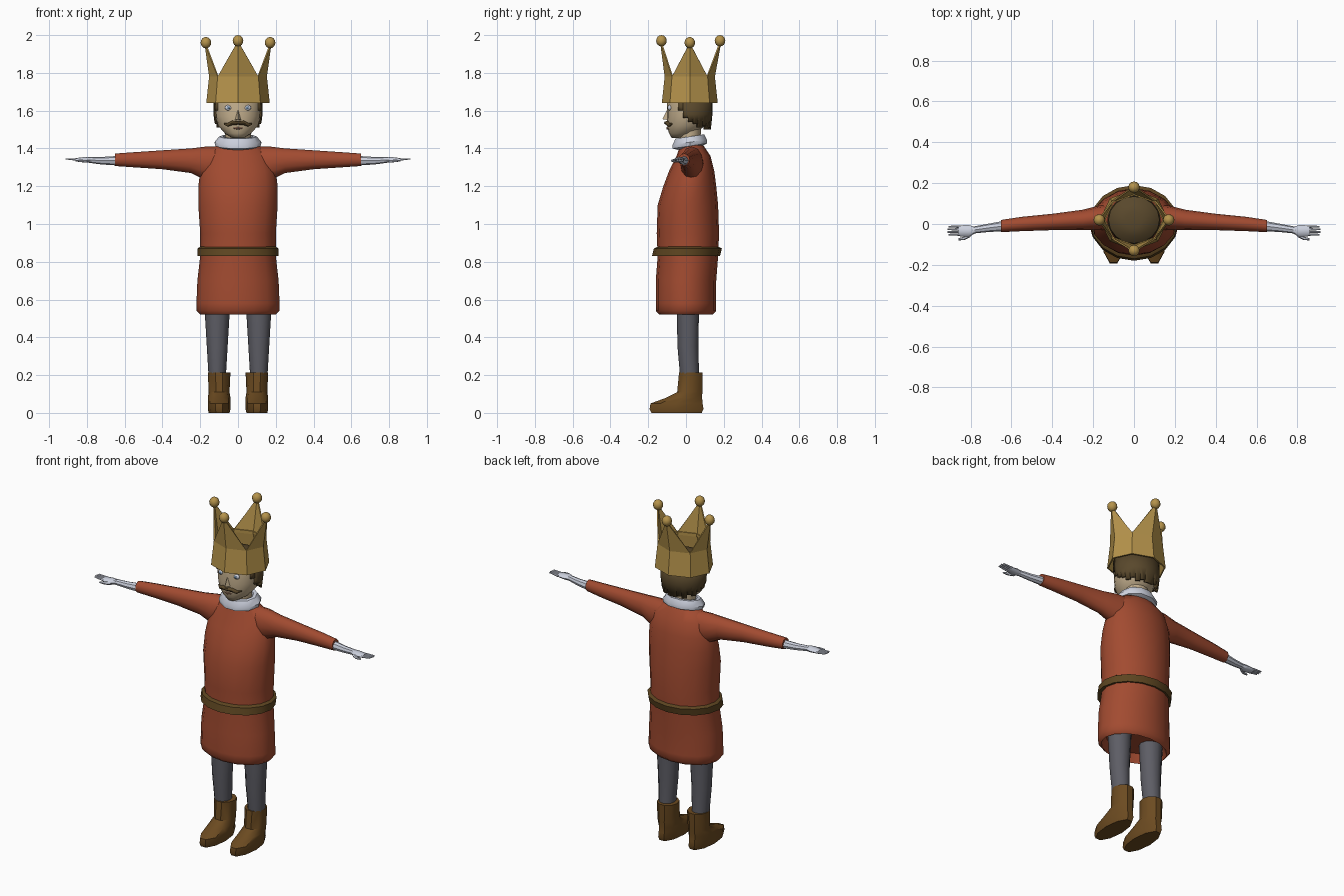
import bpy, bmesh, math
from mathutils import Vector

if "Cube" in bpy.data.objects:
    bpy.data.objects.remove(bpy.data.objects["Cube"])


def material(name, rgb):
    m = bpy.data.materials.new(name)
    m.use_nodes = True
    m.diffuse_color = (*rgb, 1)
    m.node_tree.nodes["Principled BSDF"].inputs["Base Color"].default_value = (*rgb, 1)
    return m


RED = material("tunic red", (0.36, 0.07, 0.03))
GOLD = material("gold", (0.46, 0.29, 0.07))
BOOT = material("boot brown", (0.15, 0.07, 0.015))
BELT = material("belt brown", (0.11, 0.06, 0.015))
HAIR = material("hair brown", (0.10, 0.065, 0.025))
GREY = material("stocking grey", (0.11, 0.11, 0.13))
WHITE = material("white cloth", (0.60, 0.63, 0.72))
SKIN = material("skin", (0.55, 0.43, 0.27))
IRIS = material("iris blue", (0.10, 0.18, 0.28))
LIPS = material("lips", (0.36, 0.20, 0.13))


def finish(name, bm, mat, angle=40):
    bmesh.ops.recalc_face_normals(bm, faces=bm.faces)
    me = bpy.data.meshes.new(name)
    bm.to_mesh(me)
    bm.free()
    me.materials.append(mat)
    ob = bpy.data.objects.new(name, me)
    bpy.context.collection.objects.link(ob)
    bpy.ops.object.select_all(action='DESELECT')
    ob.select_set(True)
    bpy.context.view_layer.objects.active = ob
    if angle:
        bpy.ops.object.shade_smooth_by_angle(angle=math.radians(angle))
    return ob


def loft(name, rings, mat, n=12, axis='z', side=1, x0=0, tilt=0, angle=40):
    """Skin ellipses: axis z takes (z, y, rx, ry), axis x takes (x, y, z, ry, rz)."""
    bm = bmesh.new()
    loops = []
    for r in rings:
        loop = []
        for i in range(n):
            c, s = math.cos(math.tau * i / n), math.sin(math.tau * i / n)
            if axis == 'z':
                y = r[1] + r[3] * s
                p = (side * (x0 + r[2] * c), y, r[0] + tilt * y)
            else:
                p = (side * r[0], r[1] + r[3] * c, r[2] + r[4] * s)
            loop.append(bm.verts.new(p))
        loops.append(loop)
    for a, b in zip(loops, loops[1:]):
        for i in range(n):
            j = (i + 1) % n
            bm.faces.new((a[i], a[j], b[j], b[i]))
    bm.faces.new(loops[0])
    bm.faces.new(loops[-1])
    return finish(name, bm, mat, angle)


def ball(name, loc, scale, mat, u=12, v=8):
    bm = bmesh.new()
    bmesh.ops.create_uvsphere(bm, u_segments=u, v_segments=v, radius=1)
    for p in bm.verts:
        p.co = Vector(a * s + b for a, s, b in zip(p.co, scale, loc))
    return finish(name, bm, mat, 60)


# Tunic body with a turned-in hem, and belt
loft("tunic", [(0.57, 0, 0.17, 0.12), (0.52, 0, 0.20, 0.14), (0.54, 0, 0.22, 0.16),
               (0.58, 0, 0.22, 0.16), (0.70, 0, 0.215, 0.16), (0.83, 0.01, 0.20, 0.16),
               (0.95, 0.01, 0.20, 0.165), (1.10, 0.01, 0.21, 0.16), (1.20, 0.02, 0.21, 0.14),
               (1.28, 0.03, 0.20, 0.12), (1.36, 0.04, 0.17, 0.09), (1.42, 0.03, 0.11, 0.06)],
     RED, 16, angle=50)
loft("belt", [(0.83, 0, 0.20, 0.16), (0.83, 0, 0.215, 0.18), (0.87, 0.01, 0.215, 0.18),
              (0.88, 0.01, 0.20, 0.16)], BELT, 16)

for side, tag in ((1, "left"), (-1, "right")):
    # Sleeve, forearm and hand
    loft(tag + "_sleeve", [(0.06, 0.04, 1.32, 0.06, 0.09), (0.17, 0.03, 1.32, 0.06, 0.09),
                           (0.25, 0.02, 1.335, 0.05, 0.065), (0.40, 0.01, 1.34, 0.04, 0.05),
                           (0.55, 0, 1.34, 0.035, 0.04), (0.65, -0.01, 1.34, 0.03, 0.033)],
         RED, 12, 'x', side, angle=50)
    loft(tag + "_forearm", [(0.64, -0.01, 1.335, 0.025, 0.025), (0.72, -0.02, 1.335, 0.02, 0.02),
                            (0.79, -0.03, 1.34, 0.017, 0.016)], WHITE, 8, 'x', side)
    loft(tag + "_palm", [(0.78, -0.03, 1.34, 0.017, 0.016), (0.81, -0.035, 1.34, 0.03, 0.015),
                         (0.86, -0.033, 1.34, 0.026, 0.009)], WHITE, 8, 'x', side)
    for k in range(4):
        y = -0.013 - 0.013 * k
        loft(f"{tag}_finger_{k + 1}", [(0.85, y, 1.34, 0.006, 0.007),
                                       (0.915 - 0.004 * abs(k - 1.5), y, 1.345, 0.004, 0.003)],
             WHITE, 6, 'x', side)
    loft(tag + "_thumb", [(0.80, -0.05, 1.335, 0.013, 0.011), (0.83, -0.07, 1.335, 0.009, 0.008),
                          (0.86, -0.075, 1.335, 0.005, 0.004)], WHITE, 6, 'x', side)

    # Leg and boot
    loft(tag + "_leg", [(0.18, 0.02, 0.045, 0.05), (0.35, 0.01, 0.055, 0.055),
                        (0.60, 0.01, 0.07, 0.06)], GREY, 12, side=side, x0=0.11)
    loft(tag + "_boot", [(0, -0.05, 0.055, 0.14), (0.02, -0.05, 0.06, 0.15),
                         (0.05, -0.05, 0.06, 0.145), (0.08, -0.01, 0.06, 0.10),
                         (0.11, 0.02, 0.055, 0.07), (0.215, 0.025, 0.06, 0.065)],
         BOOT, 10, side=side, x0=0.1)

    # Eye
    ball(tag + "_eye", (side * 0.05, -0.085, 1.615), (0.019, 0.012, 0.015), WHITE)
    ball(tag + "_iris", (side * 0.05, -0.094, 1.615), (0.008, 0.005, 0.008), IRIS, 8, 6)

    # Moustache half
    loft(tag + "_moustache", [(0, -0.105, 1.535, 0.012, 0.009), (0.03, -0.098, 1.535, 0.014, 0.012),
                              (0.055, -0.088, 1.525, 0.011, 0.01),
                              (0.075, -0.075, 1.53, 0.005, 0.004)], HAIR, 8, 'x', side)

# Collar, neck and head
loft("collar", [(1.40, 0.02, 0.09, 0.07), (1.41, 0.02, 0.12, 0.095), (1.43, 0.02, 0.125, 0.095),
                (1.46, 0.02, 0.10, 0.08), (1.46, 0.02, 0.08, 0.06), (1.43, 0.02, 0.06, 0.05)],
     WHITE, 10, tilt=0.15)
loft("neck", [(1.40, 0.02, 0.065, 0.055), (1.52, 0.02, 0.07, 0.06)], SKIN)
loft("head", [(1.455, -0.04, 0.03, 0.035), (1.48, -0.02, 0.07, 0.07), (1.52, 0, 0.105, 0.10),
              (1.57, 0.01, 0.12, 0.11), (1.64, 0.015, 0.125, 0.115), (1.68, 0.02, 0.12, 0.11)],
     SKIN, 16, angle=60)

# Nose wedge
bm = bmesh.new()
pts = [bm.verts.new(p) for p in ((0, -0.098, 1.61), (0, -0.125, 1.555),
                                 (0.02, -0.09, 1.55), (-0.02, -0.09, 1.55), (0, -0.08, 1.55))]
for f in ((0, 2, 1), (0, 1, 3), (1, 2, 4), (1, 4, 3), (0, 4, 2), (0, 3, 4)):
    bm.faces.new([pts[i] for i in f])
finish("nose", bm, SKIN, 0)
loft("lips", [(-0.035, -0.085, 1.51, 0.004, 0.003), (0, -0.097, 1.507, 0.007, 0.008),
              (0.035, -0.085, 1.51, 0.004, 0.003)], LIPS, 8, 'x')

# Hair round the sides and back, cut in steps towards the face
bm = bmesh.new()
steps = [1.50, 1.51, 1.50, 1.52, 1.51, 1.53, 1.54, 1.56, 1.60]


def hair_point(t, z):
    f = 1 - 0.9 * max(0, 1.58 - z)
    return bm.verts.new((0.13 * f * math.sin(t), 0.02 + 0.12 * f * math.cos(t), z))


for sign in (1, -1):
    for k, low in enumerate(steps):
        a, b = (sign * math.radians(13.5 * q) for q in (k, k + 1))
        levels = [low, max(low + 0.02, 1.58), 1.67]
        for z0, z1 in zip(levels, levels[1:]):
            bm.faces.new((hair_point(a, z0), hair_point(b, z0), hair_point(b, z1), hair_point(a, z1)))
bmesh.ops.remove_doubles(bm, verts=bm.verts, dist=0.0005)
hair = finish("hair", bm, HAIR)
mod = hair.modifiers.new("thickness", 'SOLIDIFY')
mod.thickness = 0.015
loft("hair_cap", [(1.65, 0.02, 0.13, 0.12), (1.69, 0.02, 0.125, 0.115), (1.72, 0.02, 0.09, 0.08),
                  (1.73, 0.02, 0.04, 0.04)], HAIR, 16)

# Crown: eight-sided wall, with every other corner drawn up into a flared point
bm = bmesh.new()


def crown_ring(z, rx, ry):
    return [bm.verts.new((rx * math.cos(i * math.pi / 4), 0.02 + ry * math.sin(i * math.pi / 4), z))
            for i in range(8)]


low, top = crown_ring(1.64, 0.16, 0.14), crown_ring(1.78, 0.145, 0.125)
for i in range(8):
    j = (i + 1) % 8
    bm.faces.new((low[i], low[j], top[j], top[i]))
tips = [(0.17, 0.02, 1.96), (0, 0.18, 1.97), (-0.17, 0.02, 1.96), (0, -0.13, 1.97)]
for k, tip in enumerate(tips):
    apex = bm.verts.new(tip)
    mid, left, right = top[2 * k], top[2 * k - 1], top[2 * k + 1]
    bm.faces.new((left, mid, apex))
    bm.faces.new((mid, right, apex))
crown = finish("crown", bm, GOLD, 0)
mod = crown.modifiers.new("thickness", 'SOLIDIFY')
mod.thickness = 0.008

# Raised rim below the crown points
bm = bmesh.new()
rim = [crown_ring(1.768, 0.14, 0.12), crown_ring(1.768, 0.152, 0.132),
       crown_ring(1.786, 0.152, 0.132), crown_ring(1.786, 0.14, 0.12)]
for q in range(4):
    a, b = rim[q], rim[(q + 1) % 4]
    for i in range(8):
        j = (i + 1) % 8
        bm.faces.new((a[i], a[j], b[j], b[i]))
finish("crown_rim", bm, GOLD, 0)
for k, tip in enumerate(tips):
    ball(f"crown_ball_{k + 1}", tip, (0.028, 0.028, 0.03), GOLD)
